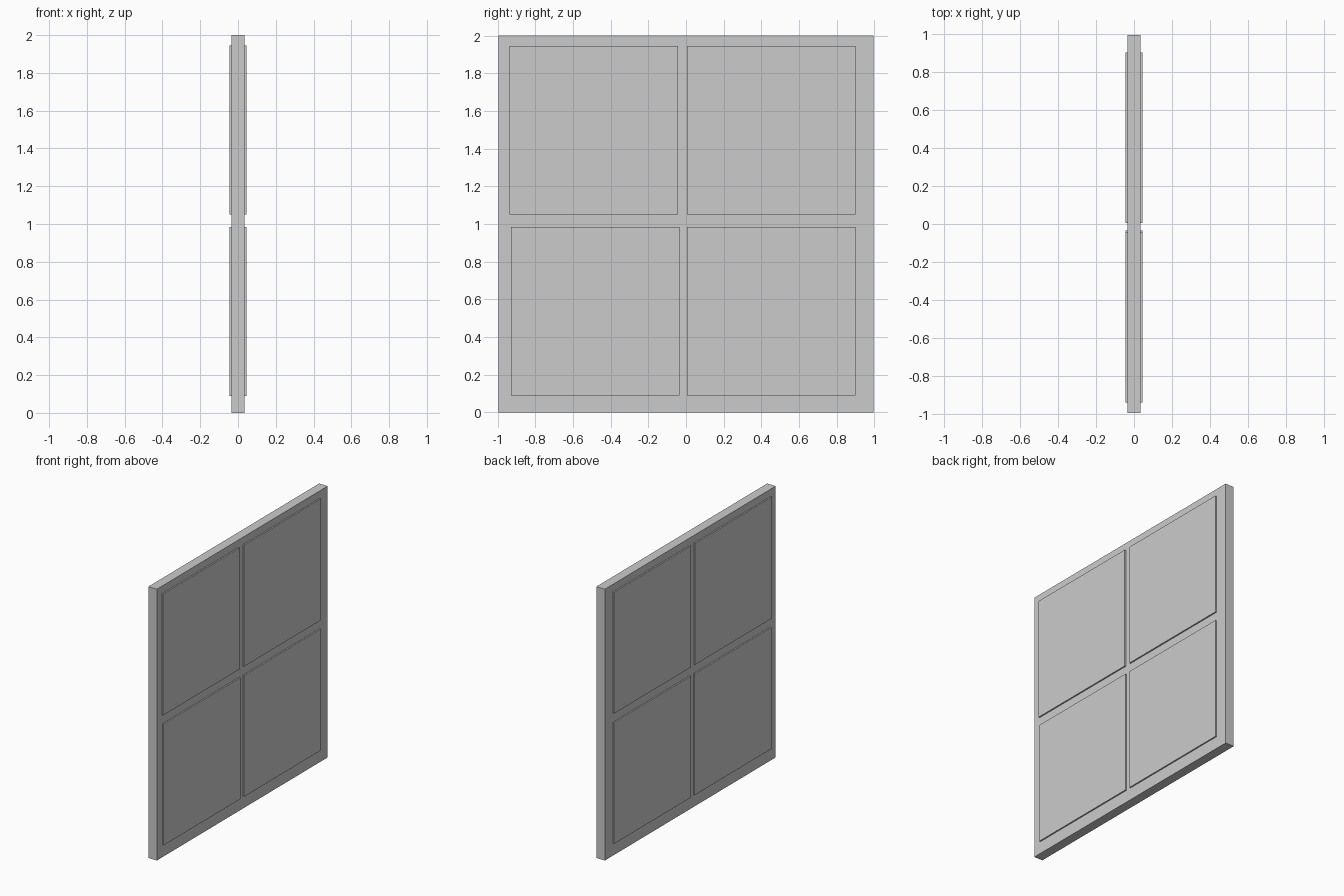
import bpy

if "Cube" in bpy.data.objects:
    bpy.data.objects.remove(bpy.data.objects["Cube"])


def box(name, x, y, z):
    """Box from (min, max) ranges on each axis."""
    bpy.ops.mesh.primitive_cube_add(
        size=1, location=[(a + b) / 2 for a, b in (x, y, z)])
    ob = bpy.context.object
    ob.name = name
    ob.scale = [b - a for a, b in (x, y, z)]
    bpy.ops.object.transform_apply(location=False, rotation=False, scale=True)
    return ob


# Flat window frame slab
box("window_frame", (-0.035, 0.035), (-0.995, 0.995), (0, 2))

# Four panes, slightly proud of the frame on both faces
PANE = 0.895
for name, y, z in (("pane_upper_left", -0.938, 1.05),
                   ("pane_upper_right", 0.006, 1.05),
                   ("pane_lower_left", -0.93, 0.09),
                   ("pane_lower_right", 0.006, 0.09)):
    box(name, (-0.045, 0.045), (y, y + PANE), (z, z + PANE))
